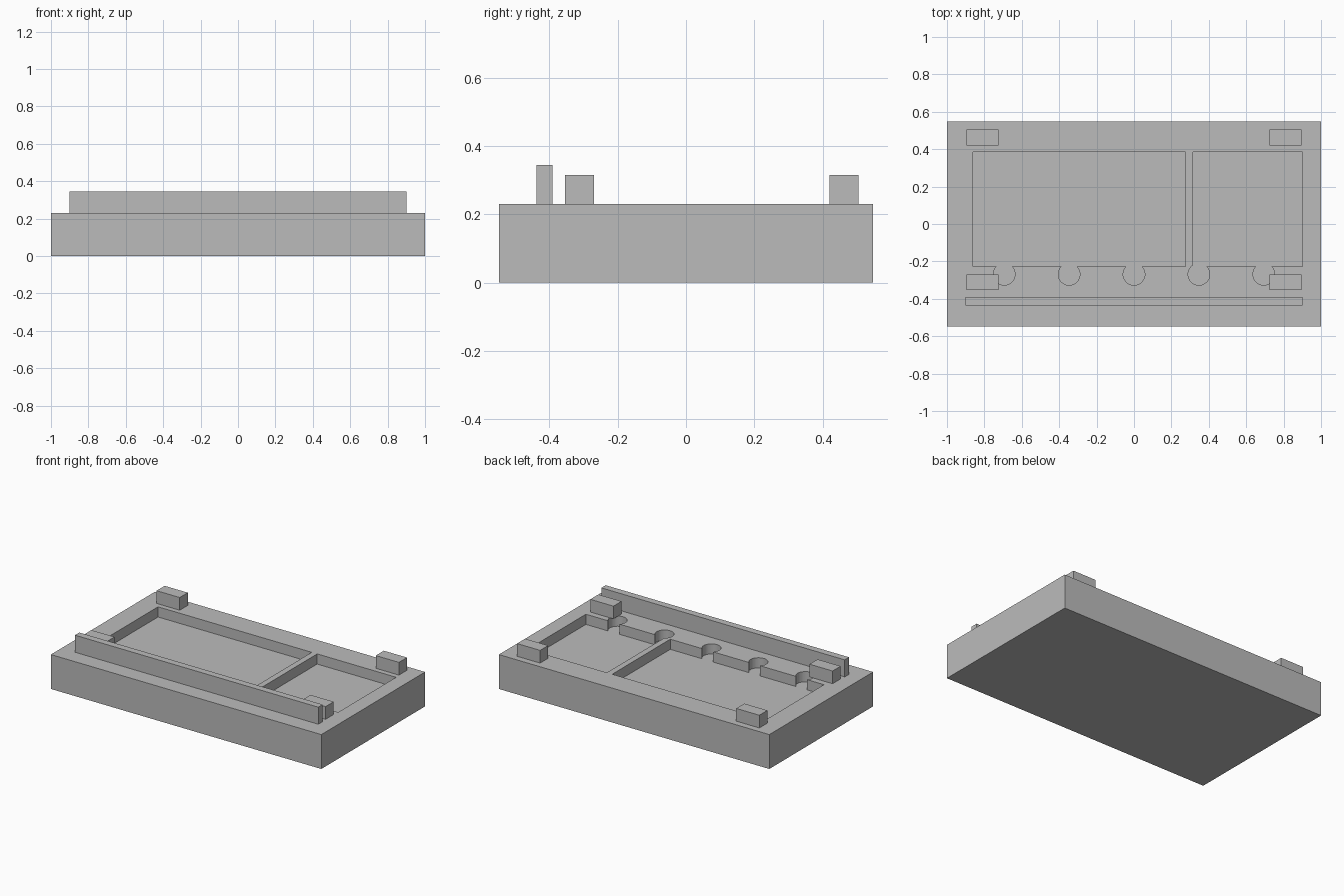
import bpy, bmesh
from mathutils import Vector

default = bpy.data.objects.get("Cube")
if default:
    bpy.data.objects.remove(default, do_unlink=True)

grey = bpy.data.materials.new("plain grey")
grey.use_nodes = True
COLOUR = (0.5, 0.5, 0.5, 1)
grey.diffuse_color = COLOUR
grey.node_tree.nodes["Principled BSDF"].inputs["Base Color"].default_value = COLOUR

TOP = 0.23      # upper face of the base
FLOOR = 0.162   # floor of the pockets
HOLE_FLOOR = 0.162


def finish(name, bm):
    mesh = bpy.data.meshes.new(name)
    bm.to_mesh(mesh)
    bm.free()
    mesh.materials.append(grey)
    ob = bpy.data.objects.new(name, mesh)
    bpy.context.scene.collection.objects.link(ob)
    return ob


def box(name, x0, x1, y0, y1, z0, z1):
    bm = bmesh.new()
    bmesh.ops.create_cube(bm, size=1)
    low, high = Vector((x0, y0, z0)), Vector((x1, y1, z1))
    bmesh.ops.scale(bm, vec=high - low, verts=bm.verts)
    bmesh.ops.translate(bm, vec=(low + high) / 2, verts=bm.verts)
    return finish(name, bm)


def cylinder(name, x, y, radius, z0, z1):
    bm = bmesh.new()
    bmesh.ops.create_cone(bm, cap_ends=True, segments=48, radius1=radius,
                          radius2=radius, depth=z1 - z0)
    bmesh.ops.translate(bm, vec=(x, y, (z0 + z1) / 2), verts=bm.verts)
    return finish(name, bm)


def carve(target, cutter):
    cutter.hide_render = True
    cutter.hide_viewport = True
    mod = target.modifiers.new(cutter.name, 'BOOLEAN')
    mod.operation = 'DIFFERENCE'
    mod.solver = 'EXACT'
    mod.object = cutter


# Base slab with two rectangular pockets and a row of finger holes
base = box("base", -1, 1, -0.548, 0.548, 0, TOP)
carve(base, box("large_pocket_cutter", -0.861, 0.276, -0.228, 0.385, FLOOR, 0.4))
carve(base, box("small_pocket_cutter", 0.316, 0.9, -0.228, 0.385, FLOOR, 0.4))
for i in range(-2, 3):
    carve(base, cylinder(f"hole_cutter_{i + 3}", i * 0.347, -0.269, 0.058,
                         HOLE_FLOOR, 0.4))

# Apply the cuts and remove the cutters
bpy.context.view_layer.update()
cut = bpy.data.meshes.new_from_object(
    base.evaluated_get(bpy.context.evaluated_depsgraph_get()))
cutters = [m.object for m in base.modifiers]
base.modifiers.clear()
base.data = cut
for ob in cutters:
    bpy.data.objects.remove(ob, do_unlink=True)

# Front rail
box("front_rail", -0.9, 0.9, -0.437, -0.391, TOP, 0.344)

# Four corner blocks
for end, y in (("front", -0.354), ("back", 0.42)):
    for side, x in (("left", 0.725), ("right", -0.896)):
        box(f"{end}_{side}_block", x, x + 0.171, y, y + 0.085, TOP, 0.315)
